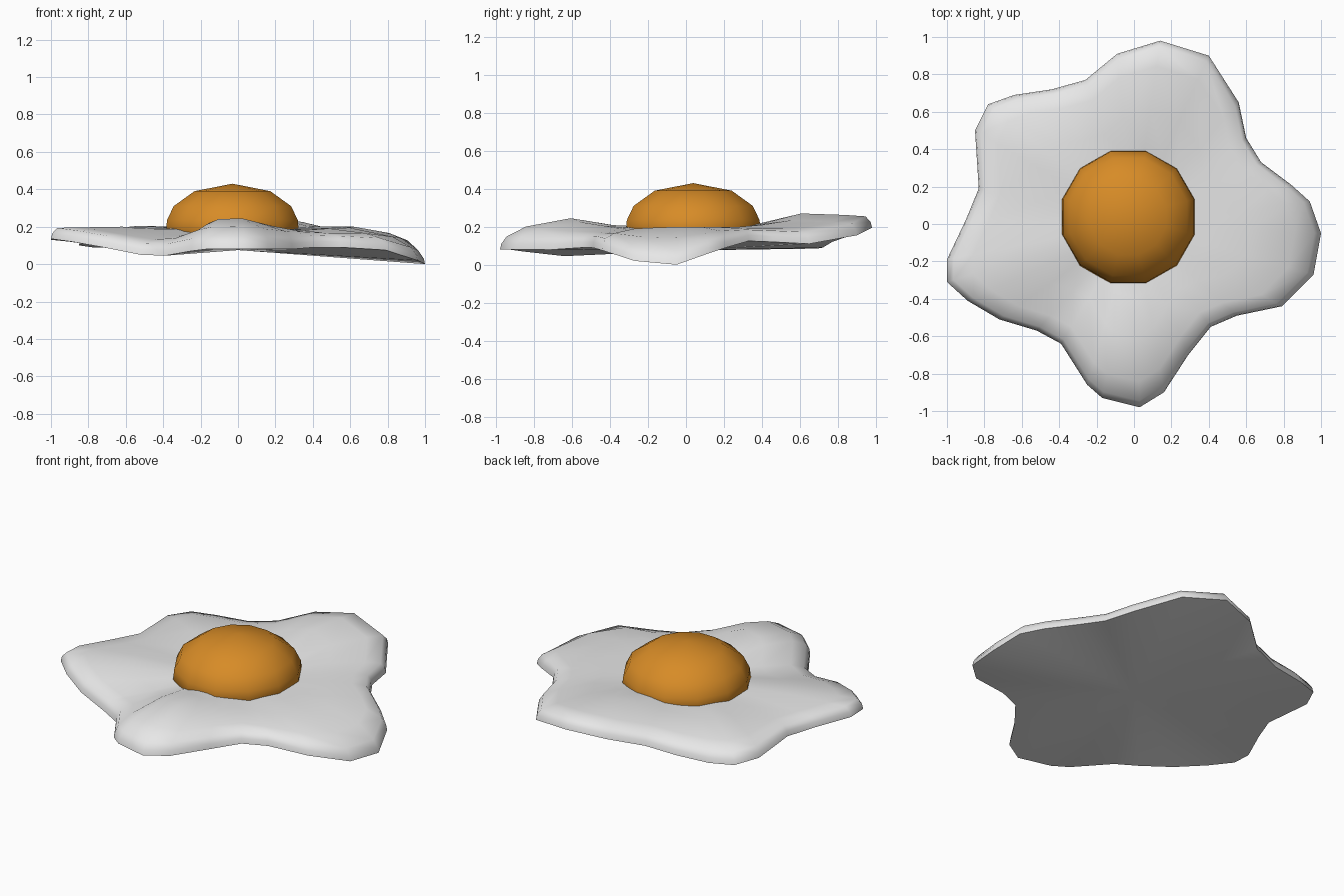
import bpy, bmesh, math

if "Cube" in bpy.data.objects:
    bpy.data.objects.remove(bpy.data.objects["Cube"])


def material(name, rgb):
    m = bpy.data.materials.new(name)
    m.diffuse_color = (*rgb, 1)
    m.use_nodes = True
    m.node_tree.nodes["Principled BSDF"].inputs["Base Color"].default_value = m.diffuse_color
    return m


def ring_object(name, rings, start, end, mat, angle):
    """Bridge closed rings, and cap both ends with a fan to a centre point."""
    bm = bmesh.new()
    vr = [[bm.verts.new(p) for p in r] for r in rings]
    n = len(vr[0])
    a, b = bm.verts.new(start), bm.verts.new(end)
    for i in range(n):
        j = (i + 1) % n
        bm.faces.new((a, vr[0][i], vr[0][j]))
        for lo, hi in zip(vr, vr[1:]):
            bm.faces.new((lo[i], lo[j], hi[j], hi[i]))
        bm.faces.new((b, vr[-1][j], vr[-1][i]))
    bmesh.ops.recalc_face_normals(bm, faces=bm.faces)
    me = bpy.data.meshes.new(name)
    bm.to_mesh(me)
    bm.free()
    me.materials.append(mat)
    ob = bpy.data.objects.new(name, me)
    bpy.context.collection.objects.link(ob)
    bpy.ops.object.select_all(action='DESELECT')
    ob.select_set(True)
    bpy.context.view_layer.objects.active = ob
    bpy.ops.object.shade_smooth_by_angle(angle=math.radians(angle))
    return ob


def lerp(a, b, t):
    return a + (b - a) * t


# Outline of the white: x, y, height of lower rim, height of the swell inside it
outline = [
    (.14, .98, .195, .27), (.40, .90, .155, .235), (.56, .65, .11, .21), (.60, .46, .12, .20),
    (.68, .33, .125, .20), (.84, .21, .09, .20), (.94, .12, .06, .20), (1.0, -.05, .00, .20),
    (.96, -.27, .02, .195), (.79, -.44, .075, .19), (.55, -.49, .09, .18), (.41, -.55, .09, .19),
    (.29, -.70, .08, .205), (.16, -.90, .08, .225), (.03, -.98, .08, .245), (-.17, -.93, .08, .24),
    (-.25, -.86, .07, .22), (-.39, -.64, .045, .165), (-.52, -.57, .05, .15), (-.72, -.51, .09, .17),
    (-.89, -.41, .12, .19), (-1.0, -.31, .135, .20), (-1.0, -.19, .13, .20), (-.90, .02, .12, .19),
    (-.83, .19, .11, .185), (-.85, .50, .10, .205), (-.78, .64, .09, .205), (-.64, .69, .085, .20),
    (-.44, .72, .09, .20), (-.26, .77, .12, .215), (-.09, .91, .17, .25),
]


def white_ring(scale, height):
    return [(x * scale, y * scale, height(zb, zm)) for x, y, zb, zm in outline]


# Egg white: flat fan underneath, thin rounded rim, wavy top
white_rings = [
    white_ring(1.0, lambda b, m: b),
    white_ring(.993, lambda b, m: b + .03),
    white_ring(.965, lambda b, m: lerp(b + .058, m, .1)),
    white_ring(.86, lambda b, m: lerp(b + .055, m, .6)),
    white_ring(.62, lambda b, m: m),
    white_ring(.40, lambda b, m: lerp(m, .185, .6)),
]
ring_object("egg_white", white_rings, (0, 0, .075), (0, 0, .19),
            material("cooked white", (.8, .8, .8)), 60)

# Yolk: faceted dome sunk into the white
profile = [(.33, .12), (.368, .17), (.362, .235), (.325, .31), (.21, .39)]
yolk_rings = [[(-.03 + r * math.cos(math.tau * (k + .5) / 12),
                .038 + r * math.sin(math.tau * (k + .5) / 12), z) for k in range(12)]
              for r, z in profile]
ring_object("yolk", yolk_rings, (-.03, .038, .12), (-.03, .038, .43),
            material("yolk orange", (.68, .26, .02)), 60)
